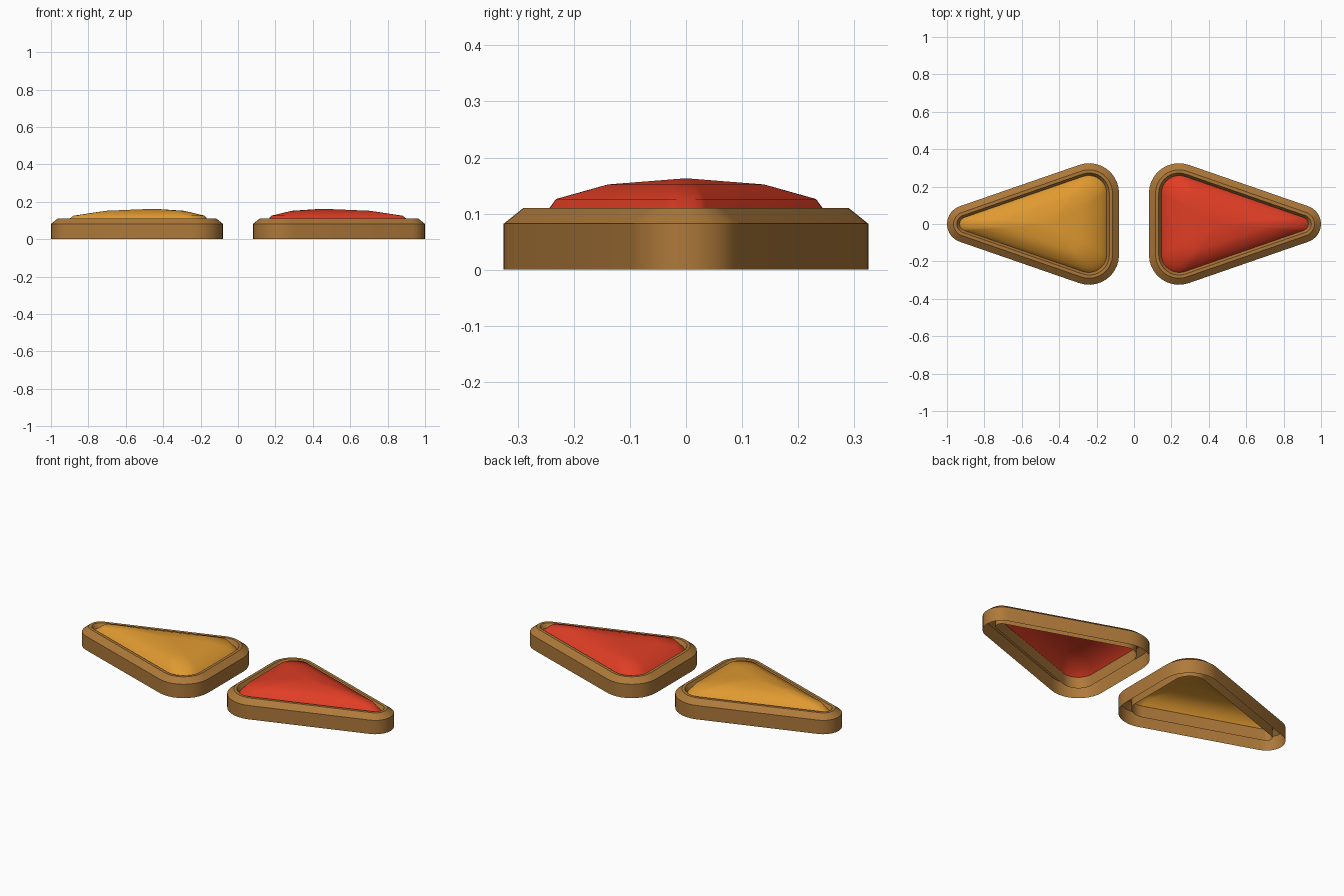
import bpy
import bmesh
import math

if "Cube" in bpy.data.objects:
    bpy.data.objects.remove(bpy.data.objects["Cube"])


def material(name, color):
    m = bpy.data.materials.new(name)
    m.diffuse_color = (*color, 1)
    m.use_nodes = True
    m.node_tree.nodes["Principled BSDF"].inputs["Base Color"].default_value = m.diffuse_color
    return m


BROWN = material("brown casing", (0.42, 0.19, 0.042))
AMBER = material("amber lens", (0.74, 0.32, 0.03))
RED = material("red lens", (0.74, 0.047, 0.018))

# corner circles of the rounded triangle: centre x, centre y, radius, arc start, arc end
SLOPE = 70.5
CORNERS = [(0.90, 0.0, 0.10, -SLOPE, SLOPE),
           (0.24, 0.165, 0.16, SLOPE, 180),
           (0.24, -0.165, 0.16, 180, 360 - SLOPE)]
CENTRE_X = 0.45
STEPS = 10


def outline(inset):
    """Rounded triangle, moved inwards by inset."""
    pts = []
    for cx, cy, r, a0, a1 in CORNERS:
        for i in range(STEPS + 1):
            a = math.radians(a0 + (a1 - a0) * i / STEPS)
            pts.append((cx + (r - inset) * math.cos(a),
                        cy + (r - inset) * math.sin(a)))
    return pts


def loft(name, rings, side, mat, apex=None, angle=30):
    """Skin a list of (points, z) rings; side = 1 or -1 mirrors in x."""
    bm = bmesh.new()
    loops = [[bm.verts.new((x * side, y, z)) for x, y in pts] for pts, z in rings]
    n = len(loops[0])

    def face(vs):
        bm.faces.new(vs if side > 0 else vs[::-1])

    for low, high in zip(loops, loops[1:]):
        for i in range(n):
            j = (i + 1) % n
            face([low[i], low[j], high[j], high[i]])
    if apex:
        tip = bm.verts.new((CENTRE_X * side, 0, apex))
        for i in range(n):
            face([loops[-1][i], loops[-1][(i + 1) % n], tip])
    me = bpy.data.meshes.new(name)
    bm.to_mesh(me)
    bm.free()
    me.materials.append(mat)
    ob = bpy.data.objects.new(name, me)
    bpy.context.collection.objects.link(ob)
    bpy.ops.object.select_all(action='DESELECT')
    ob.select_set(True)
    bpy.context.view_layer.objects.active = ob
    bpy.ops.object.shade_smooth_by_angle(angle=math.radians(angle))
    return ob


# casing section: (inset, z) up the outer wall, over the rim, down the inner wall
CASING = [(0, 0), (0, 0.082), (0.035, 0.11), (0.052, 0.11), (0.068, 0.085), (0.068, 0.02)]
# lens section: (scale about the middle, z)
LENS = [(1.0, 0.08), (0.875, 0.126), (0.525, 0.152)]

base = outline(0.06)
for side, label, lens_mat in ((1, "right", RED), (-1, "left", AMBER)):
    # open-bottomed casing
    loft(label + "_casing", [(outline(d), z) for d, z in CASING], side, BROWN)
    # domed lens held in the casing
    rings = [([(CENTRE_X + (x - CENTRE_X) * s, y * s) for x, y in base], z) for s, z in LENS]
    loft(label + "_lens", rings, side, lens_mat, apex=0.163, angle=60)
